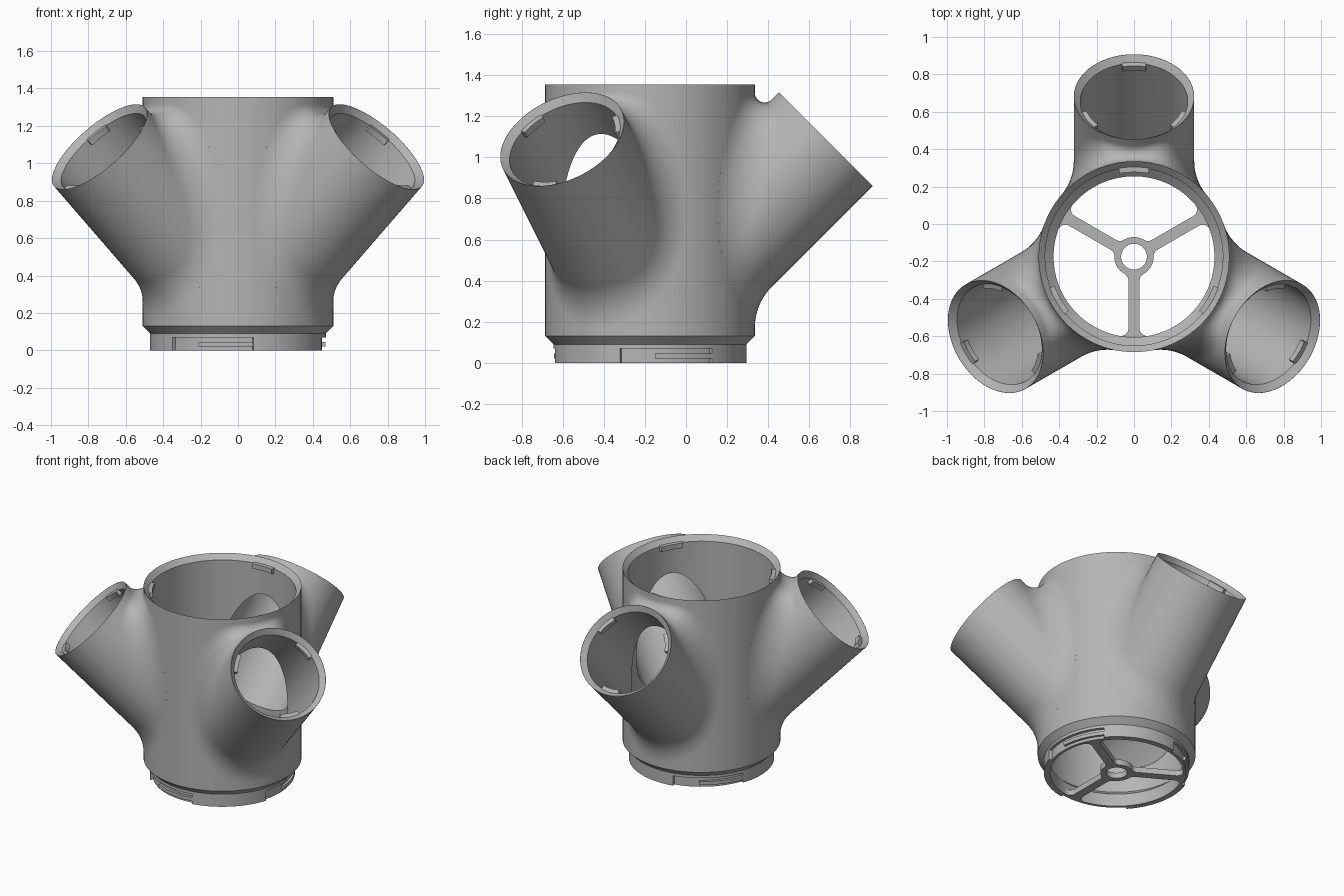
import bpy, bmesh
from math import sin, cos, pi, radians, asin, sqrt
from mathutils import Matrix, Vector

cube = bpy.data.objects.get("Cube")
if cube:
    bpy.data.objects.remove(cube, do_unlink=True)

CORE_R, ARM_R, BORE_R = 0.51, 0.322, 0.287
TOP, ARM_Z, ARM_END = 1.355, 0.233, 1.209
CORE = Matrix.Translation((0, -0.175, 0))
AZIMUTHS = [radians(a) for a in (90, 210, 330)]

grey = bpy.data.materials.new("plain_grey")
grey.use_nodes = True
colour = (0.46, 0.46, 0.46, 1)
grey.diffuse_color = colour
grey.node_tree.nodes["Principled BSDF"].inputs["Base Color"].default_value = colour


def turned(azimuth):
    return CORE @ Matrix.Rotation(azimuth, 4, 'Z')


def arm_frame(azimuth):
    return turned(azimuth) @ Matrix.Translation((0, 0, ARM_Z)) @ Matrix.Rotation(pi / 4, 4, 'Y')


def finish(bm, name, matrix):
    bm.transform(matrix)
    bmesh.ops.recalc_face_normals(bm, faces=bm.faces)
    mesh = bpy.data.meshes.new(name)
    bm.to_mesh(mesh)
    bm.free()
    mesh.materials.append(grey)
    obj = bpy.data.objects.new(name, mesh)
    bpy.context.collection.objects.link(obj)
    return obj


def skin(name, rings, matrix, tip=None):
    """Solid skinned over closed rings; the far end is a flat cap or a fan to tip."""
    bm = bmesh.new()
    loops = [[bm.verts.new(p) for p in ring] for ring in rings]
    n = len(loops[0])
    for a, b in zip(loops, loops[1:]):
        for i in range(n):
            j = (i + 1) % n
            bm.faces.new((a[i], a[j], b[j], b[i]))
    bm.faces.new(loops[0])
    if tip:
        end = bm.verts.new(tip)
        for i in range(n):
            bm.faces.new((loops[-1][i], loops[-1][(i + 1) % n], end))
    else:
        bm.faces.new(loops[-1])
    return finish(bm, name, matrix)


def lathe(name, profile, matrix, n=128):
    return skin(name, [[(r * cos(2 * pi * i / n), r * sin(2 * pi * i / n), z)
                        for i in range(n)] for r, z in profile], matrix)


def prism(name, outline, z0, z1, matrix):
    return skin(name, [[(x, y, z) for x, y in outline] for z in (z0, z1)], matrix)


def arc(r, a0, a1, n=16, cx=0, cy=0):
    return [(cx + r * cos(a0 + (a1 - a0) * i / n), cy + r * sin(a0 + (a1 - a0) * i / n))
            for i in range(n + 1)]


def sector(name, r0, r1, z0, z1, a0, a1, matrix):
    return prism(name, arc(r0, a0, a1) + arc(r1, a1, a0), z0, z1, matrix)


def boolean(target, tool, operation):
    mod = target.modifiers.new("cut", 'BOOLEAN')
    mod.operation, mod.solver, mod.object = operation, 'EXACT', tool
    bpy.context.view_layer.objects.active = target
    bpy.ops.object.modifier_apply(modifier=mod.name)
    bpy.data.objects.remove(tool, do_unlink=True)


def arm_solid(azimuth, n=96, steps=12):
    """Slanted arm whose foot flares into the core with a rolling-ball fillet."""
    d = Vector((1, 0, 1)).normalized()
    up = Vector((-1, 0, 1)).normalized()
    side = Vector((0, 1, 0))
    base = Vector((0, 0, ARM_Z))
    columns = []
    for i in range(n):
        t = 2 * pi * i / n
        e = up * cos(t) + side * sin(t)
        # tight fillet in the upper crotch, wide round the sides and below
        r = 0.048 + 0.232 * (1 - max(cos(t), 0) ** 1.5)
        q = ARM_R + r
        u = sqrt((CORE_R + r) ** 2 - (q * sin(t)) ** 2)
        s = u * sqrt(2) + q * cos(t)
        centre = base + d * s + e * q
        inward = Vector((-centre.x, -centre.y, 0)).normalized()
        column = [base + d * ARM_END + e * ARM_R]
        column += [centre + (-e).slerp(inward, k / steps) * r for k in range(steps + 1)]
        foot = column[-1]
        column.append(Vector((foot.x * 0.9, foot.y * 0.9, foot.z)))
        columns.append(column)
    return skin("arm", list(zip(*columns)), turned(azimuth), tip=(0.2, 0, 0.75))


def window_outline():
    """One opening between two spokes, centred on +x, with rounded corners."""
    half, hub, rim, c = 0.03, 0.105, 0.43, 0.04
    spoke = pi / 3

    def corner(distance, radius, start, end):
        a = -spoke + asin((half + radius) / distance)
        return arc(radius, start(a), end(a), 8, distance * cos(a), distance * sin(a))

    to_spoke = -spoke - pi / 2
    outer = corner(rim - c, c, lambda a: to_spoke, lambda a: a)
    inner = corner(hub + c, c, lambda a: a - pi, lambda a: to_spoke)
    a_out = -spoke + asin((half + c) / (rim - c))
    a_in = -spoke + asin((half + c) / (hub + c))
    lower = arc(hub, 0, a_in, 8)[1:-1] + inner + outer + arc(rim, a_out, 0, 16)[1:-1]
    return [(hub, 0)] + lower + [(rim, 0)] + [(x, -y) for x, y in reversed(lower)]


# Core body with stepped, chamfered spigot at the foot, plus the arms
body = lathe("branching_body", [(0.47, 0), (0.47, 0.09), (CORE_R, 0.13), (CORE_R, TOP)], CORE)
for az in AZIMUTHS:
    boolean(body, arm_solid(az), 'UNION')

# Core bore, with chamfered mouth
boolean(body, lathe("core_bore", [(0.43, 0.04), (0.43, 0.09), (0.475, 0.13),
                                  (0.475, TOP - 0.035), (0.53, TOP + 0.02)], CORE), 'DIFFERENCE')
boolean(body, lathe("hub_hole", [(0.069, -0.1), (0.069, 0.1)], CORE, 48), 'DIFFERENCE')

for az in AZIMUTHS:
    # Arm bore, floor window and bayonet recess
    boolean(body, lathe("arm_bore", [(BORE_R, 0.3), (BORE_R, ARM_END - 0.034),
                                     (0.341, ARM_END + 0.02)], arm_frame(az), 96), 'DIFFERENCE')
    boolean(body, prism("window", window_outline(), -0.1, 0.1, turned(az)), 'DIFFERENCE')
    boolean(body, sector("recess", 0.45, 0.5, -0.1, 0.07, radians(12), radians(70),
                         turned(az)), 'DIFFERENCE')

parts = [body]
for az in AZIMUTHS:
    # Bayonet rib in each recess and locking tab at the core mouth
    parts.append(sector("spigot_rib", 0.445, 0.468, 0.02, 0.045, radians(33), radians(70.5), turned(az)))
    parts.append(sector("core_tab", 0.452, 0.485, TOP - 0.065, TOP - 0.03, -0.17, 0.17, turned(az)))
    # Locking tabs inside each arm mouth
    for k in range(3):
        frame = arm_frame(az) @ Matrix.Rotation(k * 2 * pi / 3, 4, 'Z')
        parts.append(sector("arm_tab", 0.264, 0.295, ARM_END - 0.065, ARM_END - 0.03,
                            -0.23, 0.23, frame))

# Smooth shading with crisp edges
bpy.ops.object.select_all(action='DESELECT')
for part in parts:
    part.select_set(True)
bpy.context.view_layer.objects.active = body
bpy.ops.object.shade_smooth_by_angle(angle=radians(30))
